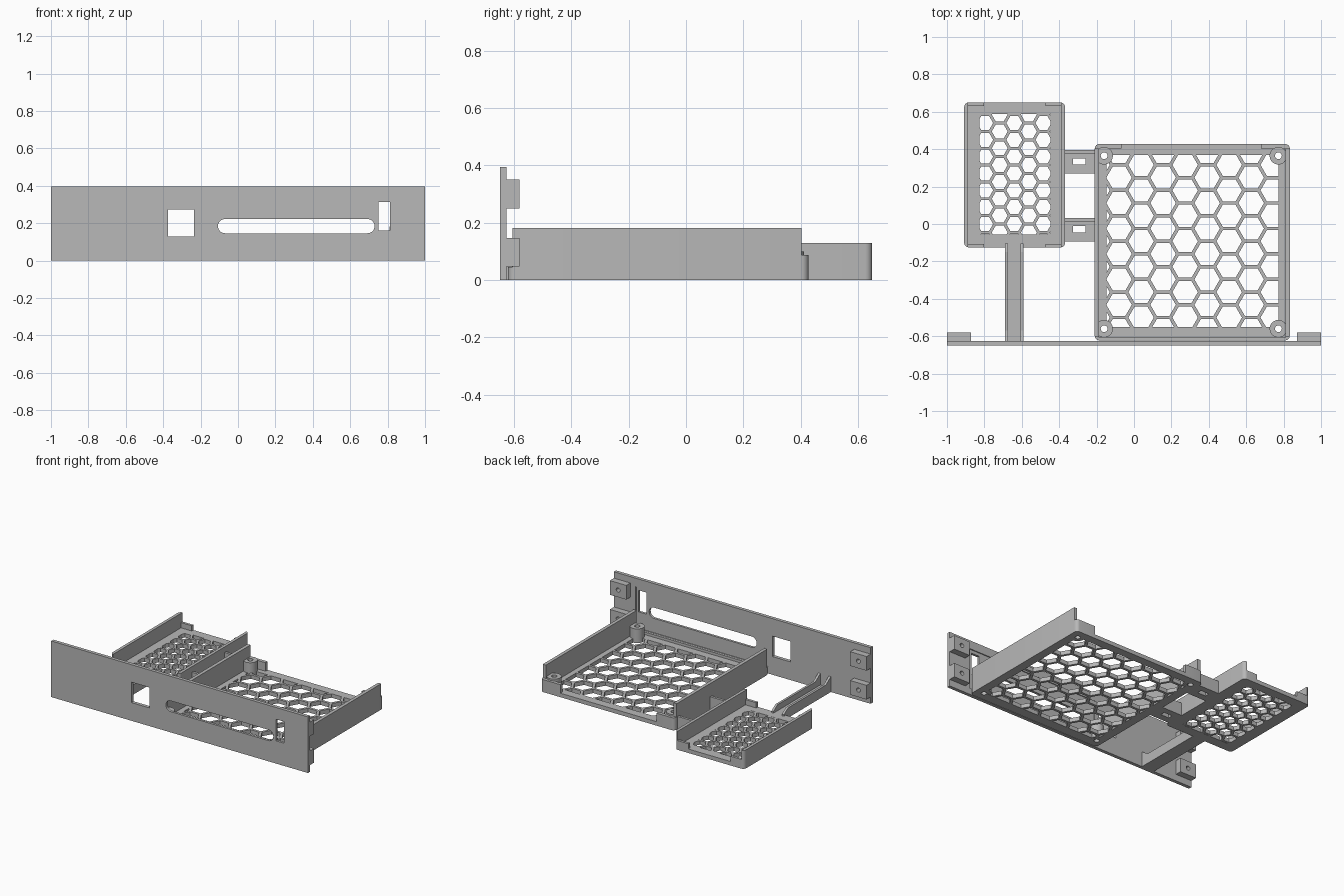
import bpy, bmesh, math
from mathutils import Vector

if "Cube" in bpy.data.objects:
    bpy.data.objects.remove(bpy.data.objects["Cube"], do_unlink=True)

grey = bpy.data.materials.new("plain grey")
grey.use_nodes = True
grey.diffuse_color = (0.48, 0.48, 0.48, 1)
grey.node_tree.nodes["Principled BSDF"].inputs["Base Color"].default_value = grey.diffuse_color


def finish(name, bm):
    bmesh.ops.recalc_face_normals(bm, faces=bm.faces)
    mesh = bpy.data.meshes.new(name)
    bm.to_mesh(mesh)
    bm.free()
    mesh.materials.append(grey)
    ob = bpy.data.objects.new(name, mesh)
    bpy.context.collection.objects.link(ob)
    return ob


def extrude(bm, vec):
    geom = bmesh.ops.extrude_face_region(bm, geom=bm.faces[:])["geom"]
    bmesh.ops.translate(bm, vec=vec, verts=[g for g in geom if isinstance(g, bmesh.types.BMVert)])


def prism(name, points, vec):
    bm = bmesh.new()
    bm.faces.new([bm.verts.new(p) for p in points])
    extrude(bm, Vector(vec))
    return finish(name, bm)


def box(name, x, y, z):
    return prism(name, [(x[0], y[0], z[0]), (x[1], y[0], z[0]), (x[1], y[1], z[0]), (x[0], y[1], z[0])],
                 (0, 0, z[1] - z[0]))


def rounded(u, v, r, n=6):
    # outline of a rectangle with rounded corners
    pts = []
    for k, (cu, cv) in enumerate([(u[1] - r, v[1] - r), (u[0] + r, v[1] - r),
                                  (u[0] + r, v[0] + r), (u[1] - r, v[0] + r)]):
        for i in range(n + 1):
            a = (k + i / n) * math.pi / 2
            pts.append((cu + r * math.cos(a), cv + r * math.sin(a)))
    return pts


def disc(cu, cv, r, n=32):
    return [(cu + r * math.cos(i * math.tau / n), cv + r * math.sin(i * math.tau / n)) for i in range(n)]


def cut(ob, *cutters):
    for c in cutters:
        c.hide_render = True
        mod = ob.modifiers.new("cut", "BOOLEAN")
        mod.operation, mod.solver, mod.object = "DIFFERENCE", "EXACT", c
        bpy.context.view_layer.objects.active = ob
        bpy.ops.object.modifier_apply(modifier=mod.name)
        bpy.data.objects.remove(c, do_unlink=True)


def upright(name, outline, z0, z1):
    return prism(name, [(x, y, z0) for x, y in outline], (0, 0, z1 - z0))


def through_y(name, outline, y0, y1):
    return prism(name, [(x, y0, z) for x, z in outline], (0, y1 - y0, 0))


def honeycomb(x, y, origin, pitch, strut):
    # hexagon prisms trimmed to a rectangle
    bm = bmesh.new()
    col = pitch * math.sqrt(3) / 2
    r = (pitch - strut) / math.sqrt(3)
    for i in range(-10, 12):
        for j in range(-10, 12):
            cx = origin[0] + i * col
            cy = origin[1] + (j + 0.5 * (i % 2)) * pitch
            if x[0] - r < cx < x[1] + r and y[0] - r < cy < y[1] + r:
                bm.faces.new([bm.verts.new((px, py, -0.1)) for px, py in disc(cx, cy, r, 6)])
    for co, no in [((x[0], 0, 0), (-1, 0, 0)), ((x[1], 0, 0), (1, 0, 0)),
                   ((0, y[0], 0), (0, -1, 0)), ((0, y[1], 0), (0, 1, 0))]:
        bmesh.ops.bisect_plane(bm, geom=bm.verts[:] + bm.edges[:] + bm.faces[:], dist=1e-5,
                               plane_co=co, plane_no=no, clear_outer=True)
    extrude(bm, Vector((0, 0, 0.3)))
    return finish("honeycomb_cutter", bm)


FLOOR = 0.028

# Front panel with shallow rear recess and openings
panel = box("front_panel", (-1, 1), (-0.65, -0.626), (0, 0.395))
cut(panel,
    box("recess", (-0.2, 0.83), (-0.633, -0.5), (0.045, 0.335)),
    box("square_port", (-0.375, -0.235), (-1, 0), (0.128, 0.272)),
    box("tall_port", (0.75, 0.812), (-1, 0), (0.16, 0.312)),
    through_y("slot", rounded((-0.107, 0.73), (0.146, 0.222), 0.0375, 10), -1, 0))

# Mounting blocks behind the panel ends
for side, sx in (("left", 1), ("right", -1)):
    for level, z in (("lower", 0.047), ("upper", 0.25)):
        block = box(f"{level}_{side}_block", sorted((sx * 0.872, sx)), (-0.63, -0.581), (z, z + 0.1))
        cut(block, through_y("screw_hole", disc(sx * 0.936, z + 0.05, 0.015, 20), -0.615, -0.5))

# Large tray: side walls, low rear clips, open front
big = upright("large_tray", rounded((-0.21, 0.833), (-0.622, 0.428), 0.025), 0, 0.182)
cut(big,
    box("inside", (-0.186, 0.809), (-0.606, 0.404), (FLOOR, 1)),
    box("rear_gap", (-0.068, 0.68), (0.3, 1), (FLOOR, 1)),
    box("rear_trim", (-1, 1), (0.404, 1), (0.088, 1)),
    box("front_trim", (-1, 1), (-1, -0.605), (0.046, 1)),
    honeycomb((-0.148, 0.772), (-0.552, 0.368), (-0.08, 0.112), 0.136, 0.018))
for k, (px, py) in enumerate([(x, y) for x in (-0.16, 0.772) for y in (-0.56, 0.365)]):
    cut(big, upright("hole", disc(px, py, 0.018, 20), -0.1, 0.5))
    post = upright(f"screw_post_{k + 1}", disc(px, py, 0.047), 0.001, 0.1)
    cut(post, upright("hole", disc(px, py, 0.018, 20), -0.1, 0.5))

# Small tray: side walls with low clips at all corners
small = upright("small_tray", rounded((-0.908, -0.368), (-0.125, 0.65), 0.025), 0, 0.13)
cut(small,
    box("inside", (-0.887, -0.389), (-0.106, 0.632), (FLOOR, 1)),
    box("end_gap", (-0.803, -0.473), (-1, 1), (FLOOR, 1)),
    box("clip_trim", (-0.887, -0.389), (-1, 1), (0.065, 1)),
    honeycomb((-0.827, -0.447), (-0.055, 0.587), (-0.64, 0.54), 0.09, 0.016))

# Bridges between the trays, each with a tie slot and a rib
for name, top in (("rear", 0.395), ("front", 0.032)):
    bridge = box(f"{name}_bridge", (-0.372, -0.205), (top - 0.125, top), (0, FLOOR))
    cut(bridge, box("tie_slot", (-0.325, -0.26), (top - 0.077, top - 0.044), (-1, 1)))
    box(f"{name}_bridge_rib", (-0.37, -0.207), (top - 0.018, top), (FLOOR - 0.005, 0.09))

# Arm from the small tray to the panel with tapered ribs
box("arm", (-0.69, -0.592), (-0.628, -0.12), (0, FLOOR))
for side, x in (("right", -0.69), ("left", -0.608)):
    prism(f"arm_{side}_rib", [(x, -0.628, 0.02), (x, -0.105, 0.02), (x, -0.105, 0.04),
                              (x, -0.15, 0.07), (x, -0.57, 0.07), (x, -0.628, 0.11)], (0.016, 0, 0))

# Smooth round surfaces, keep hard edges
bpy.ops.object.select_all(action="DESELECT")
for ob in bpy.context.collection.objects:
    if ob.type == "MESH":
        ob.select_set(True)
        bpy.context.view_layer.objects.active = ob
bpy.ops.object.shade_smooth_by_angle(angle=math.radians(30))
